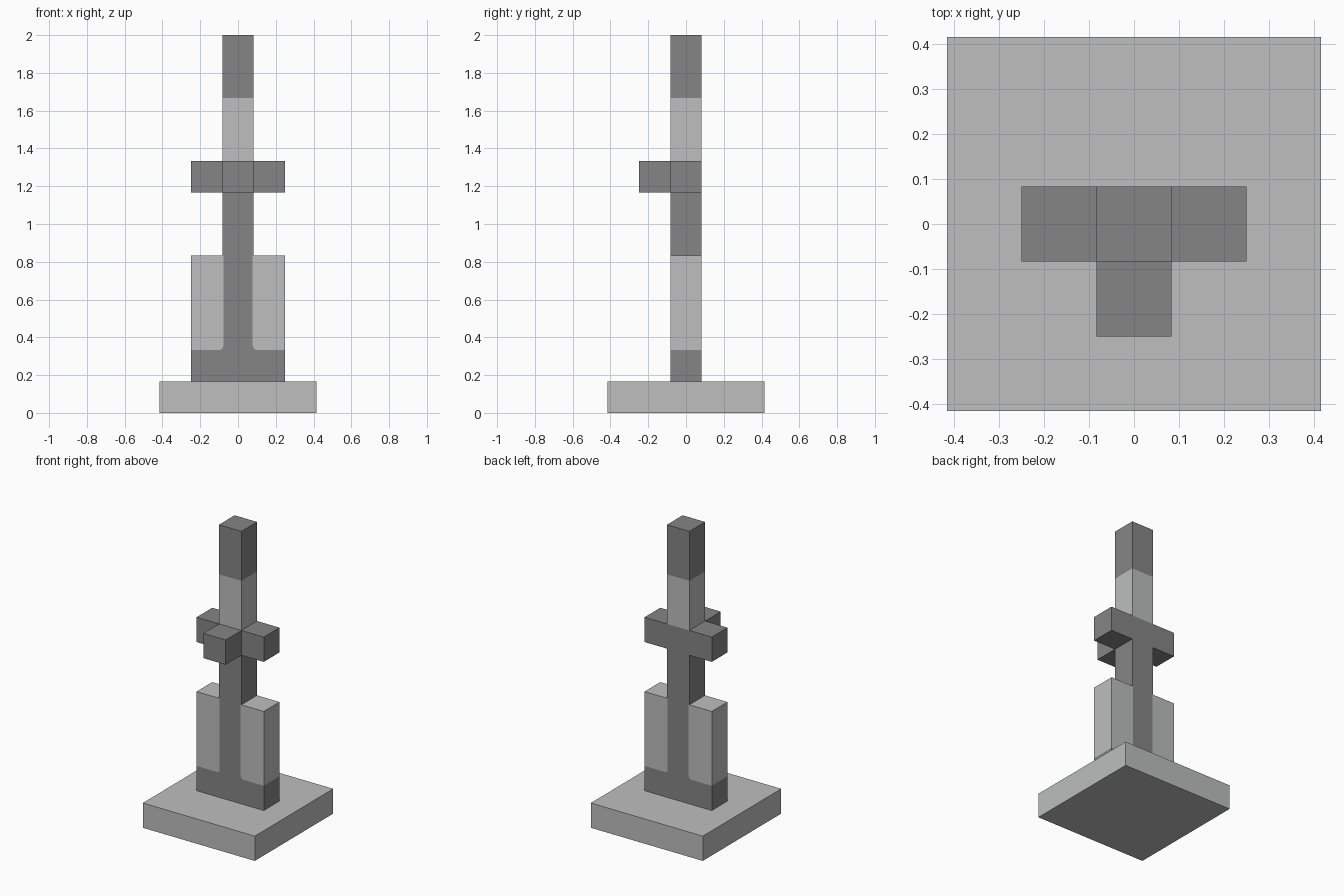
import bpy
import bmesh
from math import cos, sin, pi

default = bpy.data.objects.get("Cube")
if default:
    bpy.data.objects.remove(default)

U = 1 / 12      # building unit
H = U           # half thickness of the column and its fittings


def make_material(name, color):
    mat = bpy.data.materials.new(name)
    mat.use_nodes = True
    mat.diffuse_color = color
    mat.node_tree.nodes["Principled BSDF"].inputs["Base Color"].default_value = color
    return mat


LIGHT = make_material("light grey", (0.508, 0.521, 0.512, 1))
DARK = make_material("dark grey", (0.235, 0.235, 0.235, 1))


def prism(name, profile, y0, y1, mat):
    """Extrude an x-z outline from y0 to y1."""
    bm = bmesh.new()
    face = bm.faces.new([bm.verts.new((x, y0, z)) for x, z in profile])
    new = bmesh.ops.extrude_face_region(bm, geom=[face])["geom"]
    verts = [v for v in new if isinstance(v, bmesh.types.BMVert)]
    bmesh.ops.translate(bm, verts=verts, vec=(0, y1 - y0, 0))
    bmesh.ops.recalc_face_normals(bm, faces=bm.faces)
    mesh = bpy.data.meshes.new(name)
    bm.to_mesh(mesh)
    bm.free()
    mesh.materials.append(mat)
    obj = bpy.data.objects.new(name, mesh)
    bpy.context.collection.objects.link(obj)
    return obj


def box(name, x0, x1, y0, y1, z0, z1, mat):
    return prism(name, [(x0, z0), (x1, z0), (x1, z1), (x0, z1)], y0, y1, mat)


# Square base slab
box("base", -5 * U, 5 * U, -5 * U, 5 * U, 0, 2 * U, LIGHT)

# Rounded inner corner shared by the foot and the side panels
inner, radius = 0.078, 0.022
corner = [(inner + radius - radius * cos(a), 4 * U + radius - radius * sin(a))
          for a in (pi / 2 * i / 4 for i in range(5))]

# Foot and lower column as one inverted T
half = [(3 * U, 2 * U), (3 * U, 4 * U)] + corner[::-1] + [(inner, 10 * U)]
prism("foot", half + [(-x, z) for x, z in reversed(half)], -H, H, DARK)

# Side panels standing on the foot
panel = corner[::-1] + [(inner, 10 * U), (3 * U, 10 * U), (3 * U, 4 * U)]
for side, sign in (("left", 1), ("right", -1)):
    prism(side + "_panel", [(sign * x, z) for x, z in panel], -H, H, LIGHT)
    x0, x1 = sorted((sign * U, sign * 3 * U))
    box(side + "_arm", x0, x1, -H, H, 14 * U, 16 * U, DARK)

# Front arm, level with the side arms
box("front_arm", -U, U, -3 * U, -H, 14 * U, 16 * U, DARK)

# Upper column in three bands
for name, z0, z1, mat in (("column", 10, 16, DARK),
                          ("column_band", 16, 20, LIGHT),
                          ("column_tip", 20, 24, DARK)):
    box(name, -U, U, -H, H, z0 * U, z1 * U, mat)
